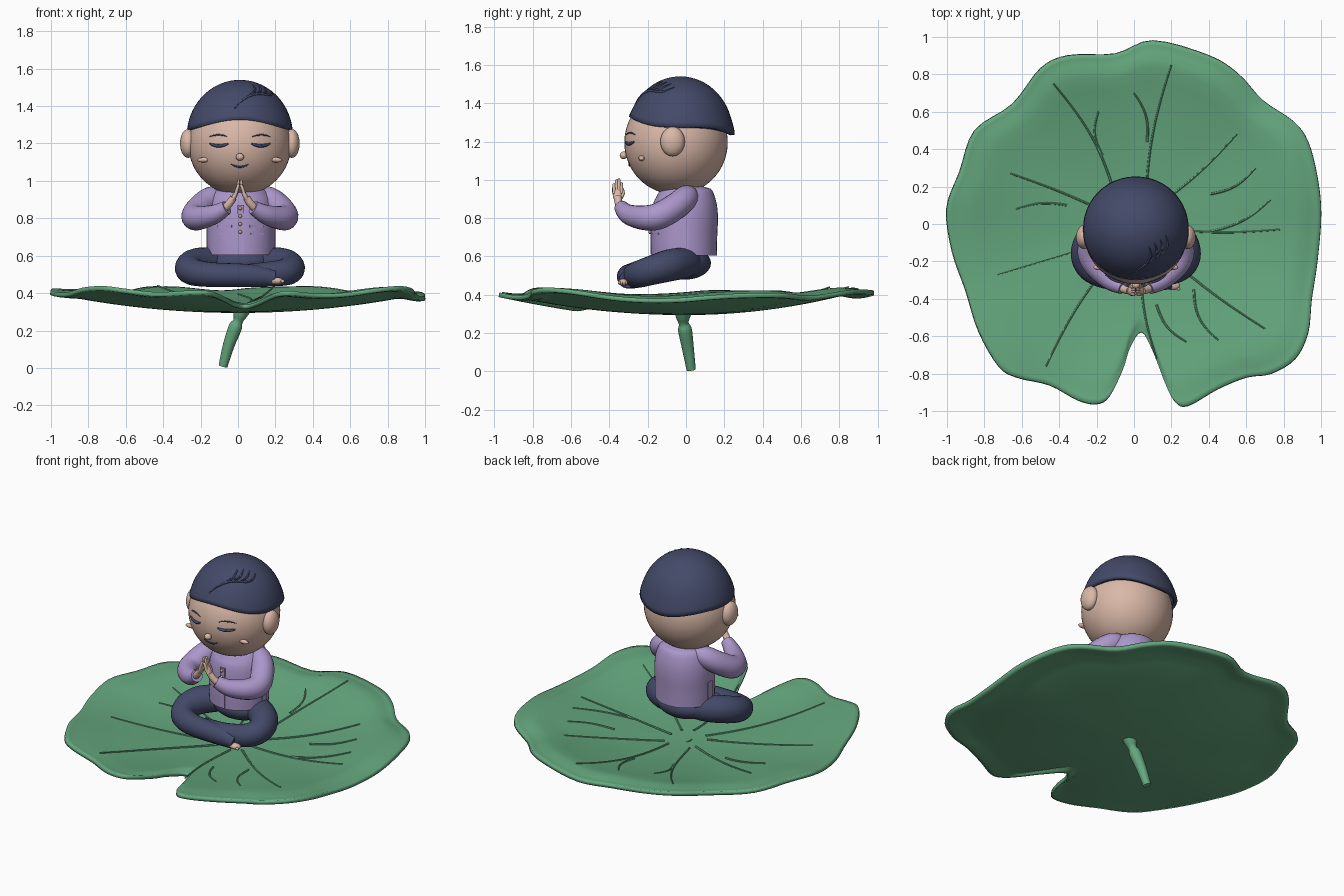
import bpy, bmesh
from math import sin, cos, pi, atan2, hypot, sqrt, radians
from mathutils import Vector, Matrix

if "Cube" in bpy.data.objects:
    bpy.data.objects.remove(bpy.data.objects["Cube"])


def material(name, r, g, b):
    m = bpy.data.materials.new(name)
    m.use_nodes = True
    m.diffuse_color = (r, g, b, 1)
    m.node_tree.nodes["Principled BSDF"].inputs["Base Color"].default_value = (r, g, b, 1)
    return m


GREEN = material("leaf green", .13, .39, .21)
NAVY = material("navy", .057, .068, .14)
LILAC = material("lilac", .41, .31, .60)
SKIN = material("skin", .70, .48, .39)
TAN = material("button tan", .55, .36, .20)
CX = 0.01  # the figure sits slightly off centre


def finish(name, bm, mat, angle=45):
    bmesh.ops.recalc_face_normals(bm, faces=bm.faces)
    me = bpy.data.meshes.new(name)
    bm.to_mesh(me)
    bm.free()
    ob = bpy.data.objects.new(name, me)
    me.materials.append(mat)
    bpy.context.collection.objects.link(ob)
    bpy.ops.object.select_all(action='DESELECT')
    ob.select_set(True)
    bpy.context.view_layer.objects.active = ob
    bpy.ops.object.shade_smooth_by_angle(angle=radians(angle))
    return ob


def smooth_path(pts, steps, closed=False):
    """Catmull-Rom through points of any dimension."""
    n, out = len(pts), []
    get = (lambda i: pts[i % n]) if closed else (lambda i: pts[max(0, min(n - 1, i))])
    for i in range(n if closed else n - 1):
        for k in range(steps):
            t = k / steps
            out.append([.5 * (2 * b + (c - a) * t + (2 * a - 5 * b + 4 * c - d) * t * t
                              + (3 * b - a - 3 * c + d) * t ** 3)
                        for a, b, c, d in zip(get(i - 1), get(i), get(i + 1), get(i + 2))])
    if not closed:
        out.append(list(pts[-1]))
    return out


def skin_rings(bm, rings):
    for a, b in zip(rings, rings[1:]):
        for j in range(len(a)):
            k = (j + 1) % len(a)
            bm.faces.new((a[j], a[k], b[k], b[j]))


def tube(name, pts, mat, sides=20, steps=6, squash=1):
    """Round tube; each point is x, y, z, radius."""
    path = smooth_path(pts, steps)
    bm, rings, n = bmesh.new(), [], Vector((.31, .2, .93))
    for i, (x, y, z, r) in enumerate(path):
        t = (Vector(path[min(i + 1, len(path) - 1)][:3]) - Vector(path[max(i - 1, 0)][:3])).normalized()
        n = (n - t * n.dot(t)).normalized()
        b = t.cross(n)
        ring = []
        for j in range(sides):
            a = 2 * pi * j / sides
            o = (n * cos(a) + b * sin(a)) * max(r, .001)
            ring.append(bm.verts.new((x + o.x, y + o.y * squash, z + o.z)))
        rings.append(ring)
    skin_rings(bm, rings)
    bm.faces.new(rings[0])
    bm.faces.new(rings[-1])
    return finish(name, bm, mat)


def ball(name, at, size, mat, segs=24, rot=0):
    bm = bmesh.new()
    bmesh.ops.create_uvsphere(bm, u_segments=segs, v_segments=segs * 2 // 3, radius=1)
    bm.transform(Matrix.Translation(at) @ Matrix.Rotation(rot, 4, 'Y') @ Matrix.Diagonal((*size, 1)))
    return finish(name, bm, mat, 180)


def ease(a, b, v):
    t = max(0, min(1, (v - a) / (b - a)))
    return t * t * (3 - 2 * t)


# Lily leaf: notched wavy outline, shallow bowl, rim drooping most at the back and left
def leaf_z(x, y, f=0):
    r, a = hypot(x, y), atan2(y, x)
    droop = .028 + .016 * y + .014 * x
    return .318 + .11 * r * r + .05 * r * max(0, y) + .008 * r * r * sin(7 * a) - droop * ease(.86, 1, f)


outline = [(.04, -.58), (.1, -.68), (.17, -.86), (.22, -.95), (.29, -.97), (.45, -.88), (.6, -.82), (.73, -.8),
           (.86, -.72), (.93, -.58), (.95, -.4), (.98, -.2), (1, .05), (.98, .25), (.93, .44), (.85, .55),
           (.69, .66), (.56, .8), (.4, .9), (.1, .98), (-.1, .91), (-.35, .9), (-.5, .83), (-.65, .64),
           (-.85, .5), (-.93, .28), (-1, .08), (-.97, -.15), (-.9, -.35), (-.83, -.57), (-.72, -.76),
           (-.62, -.82), (-.45, -.86), (-.3, -.94), (-.2, -.96), (-.13, -.92), (-.06, -.78), (-.02, -.66)]
rim = smooth_path(outline, 4, True)
bm = bmesh.new()
rings = [[bm.verts.new((x * f, y * f, leaf_z(x * f, y * f, f))) for x, y in rim]
         for f in [k / 14 for k in range(1, 13)] + [.9, .94, .975, 1]]
skin_rings(bm, rings)
bm.faces.new(rings[0])
leaf = finish("lily_leaf", bm, GREEN, 60)
mod = leaf.modifiers.new("thickness", 'SOLIDIFY')
mod.thickness, mod.offset = .024, -1

# Leaf veins: outer end, inner end, sideways bow
veins = [(-.43, .75, -.08, .08, .05), (.2, .85, .06, .1, -.03), (.55, .48, .1, .08, .02), (.78, -.03, .12, -.02, .02),
         (.7, -.56, .1, -.1, .02), (.12, -.72, .04, -.14, .03), (-.47, -.76, -.06, -.12, .03),
         (-.73, -.27, -.1, -.08, 0), (-.66, .27, -.1, .04, .01), (-.19, .6, -.17, .37, -.03),
         (0, .7, .07, .44, .03), (.65, .3, .41, .16, .03), (.73, .13, .41, -.04, .03), (-.63, .08, -.36, .1, .02),
         (.45, -.62, .32, -.35, .04), (.28, -.63, .12, -.43, .03)]
for x0, y0, x1, y1, bow in veins:
    pts = []
    for k in range(9):
        t = k / 8
        s = sin(pi * t) * bow / hypot(x1 - x0, y1 - y0)
        x, y = x0 + (x1 - x0) * t - (y1 - y0) * s, y0 + (y1 - y0) * t + (x1 - x0) * s
        pts.append((x, y, leaf_z(x, y) + .002, .004 + .003 * t))
    tube("leaf_vein", pts, GREEN, 6, 2)

# Stem
tube("stem", [(.02, -.015, .31, .046), (.01, -.015, .28, .036), (0, -.012, .25, .026), (-.015, -.005, .215, .036),
              (-.05, .01, .12, .031), (-.08, .027, .009, .024)], GREEN)

# Shirt body, with front strip, buttons and pockets
tube("shirt_body", [(.015, -.01, .605, .18), (.015, -.01, .7, .182), (.015, -.006, .82, .182), (.015, -.006, .9, .167),
                    (.015, -.01, .95, .135), (.015, -.01, .98, .07)], LILAC, 40, 5, .95)


def plate(name, at, size, mat, turn=0):
    bm = bmesh.new()
    bmesh.ops.create_cube(bm, size=1)
    bm.transform(Matrix.Translation(at) @ Matrix.Rotation(turn, 4, 'Z') @ Matrix.Diagonal((*size, 1)))
    return finish(name, bm, mat)


plate("shirt_front_strip", (.015, -.181, .74), (.035, .009, .26), LILAC)
for k in range(4):
    ball("shirt_button", (.012, -.188, .727 + k * .042), (.01, .008, .01), TAN, 10)
for s in (1, -1):
    x = .015 + s * .085
    plate("pocket_hem", (x, -.158, .718), (.075, .008, .008), LILAC, s * .46)
    plate("pocket_flap", (x, -.159, .758), (.085, .009, .014), LILAC, s * .46)
    plate("shirt_side_slit", (.015 + s * .181, -.01, .68), (.007, .045, .14), LILAC)

# Arms and joined hands
for s in (1, -1):
    def m(x, y, z, r):
        return (CX + s * x, y, z, r)
    tube("sleeve", [m(.09, .02, .93, .04), m(.148, 0, .908, .064), m(.205, -.05, .865, .069), m(.243, -.14, .812, .07),
                    m(.218, -.22, .802, .064), m(.14, -.3, .82, .052), m(.07, -.34, .858, .037)], LILAC)
    tube("wrist", [m(.09, -.335, .845, .022), m(.06, -.35, .875, .021), m(.035, -.357, .91, .02)], SKIN, 12)
    ball("palm", (CX + s * .028, -.357, .92), (.013, .024, .042), SKIN, 16, -s * .45)
    for k in range(4):
        y, top = -.376 + k * .013, (.985, 1.005, 1.01, .99)[k]
        tube("finger", [m(.025, y, .925, .009), m(.012, y, .965, .009), m(.007, y, top - .008, .007),
                        m(.006, y, top, .001)], SKIN, 8, 3)
    tube("thumb", [m(.035, -.345, .9, .011), m(.022, -.328, .93, .009), m(.01, -.328, .955, .003)], SKIN, 8, 3)

# Trousers: hips and crossed legs
ball("trouser_hips", (.015, 0, .565), (.175, .13, .085), NAVY, 32)
thigh = [(.07, .03, .57, .065), (.15, -.01, .565, .08), (.235, -.08, .555, .084), (.27, -.16, .533, .078)]
shin_front = [(.24, -.24, .51, .071), (.14, -.285, .498, .066), (0, -.298, .495, .063), (-.1, -.3, .49, .058),
              (-.19, -.305, .478, .044)]
shin_back = [(.24, -.23, .512, .072), (.15, -.265, .502, .066), (.04, -.27, .5, .056), (-.08, -.25, .5, .045)]
for name, s, shin in (("right_trouser_leg", -1, shin_front), ("left_trouser_leg", 1, shin_back)):
    tube(name, [(CX + s * x, y, z, r) for x, y, z, r in thigh + shin], NAVY)
ball("right_foot", (.207, -.328, .465), (.038, .026, .019), SKIN, 20)
for k in range(4):
    ball("toe", (.238 - k * .003, -.348 + k * .012, .463), (.011, .008, .01), SKIN, 8)

# Head with ears, nose and cheeks
HC, HR = Vector((CX, -.052, 1.195)), Vector((.275, .27, .272))


def face_y(x, z):
    q = 1 - ((x - HC.x) / HR.x) ** 2 - ((z - HC.z) / HR.z) ** 2
    return HC.y - HR.y * sqrt(max(q, 0))


ball("head", HC, HR, SKIN, 48)
ball("nose", (CX, -.326, 1.128), (.022, .02, .02), SKIN, 16)
for s in (1, -1):
    ball("ear", (CX + s * .277, -.07, 1.2), (.043, .064, .077), SKIN)
    x = CX + s * .19
    ball("cheek", (x, face_y(x, 1.113) - .002, 1.113), (.037, .016, .014), SKIN, 16, s * .08)


# Closed eyes, brows and mouth as arcs on the face
def face_arc(name, cx, cz, half, sag, thick):
    pts = []
    for k in range(9):
        u = k / 4 - 1
        x, z = cx + u * half, cz - sag * (1 - u * u)
        pts.append((x, face_y(x, z) - .001, z, thick * (1.1 - .7 * u * u)))
    tube(name, pts, NAVY, 8, 2)


for s in (1, -1):
    face_arc("closed_eye", CX + s * .112, 1.199, .05, .011, .009)
    face_arc("eyebrow", CX + s * .115, 1.236, .049, -.01, .004)
face_arc("mouth", CX, 1.09, .049, .015, .005)

# Hair cap: dome down to a hairline arched over the forehead, flicked out at the back
HAIR, RAD = Vector((CX, -.03, 1.24)), Vector((.284, .276, .3))


def hair_point(a, t):
    front, back = max(0, -sin(a)), max(0, sin(a))
    line = 1.275 + .057 * front ** 3 - .04 * back ** 4
    p = (pi / 2 - (line - HAIR.z) / RAD.z) * t
    grow = 1 + ease(.8, 1, t) * (.03 * back + .02 * front)
    return Vector((HAIR.x + RAD.x * sin(p) * cos(a) * grow, HAIR.y + RAD.y * sin(p) * sin(a) * grow,
                   HAIR.z + RAD.z * cos(p)))


bm = bmesh.new()
rings = [[bm.verts.new(hair_point(2 * pi * j / 48, k / 16)) for j in range(48)] for k in range(1, 17)]
skin_rings(bm, rings)
bm.faces.new(rings[0])
hair = finish("hair_cap", bm, NAVY)
mod = hair.modifiers.new("thickness", 'SOLIDIFY')
mod.thickness, mod.offset = .025, -1

# Combed strands sweeping over the front left
for k in range(4):
    pts = []
    for i in range(9):
        t = i / 8
        x = .17 - .03 * k - .1 * t + .05 * sin(pi * t)
        y = -.06 - .02 * k - .15 * t
        q = 1 - ((x - HAIR.x) / RAD.x) ** 2 - ((y - HAIR.y) / RAD.y) ** 2
        pts.append((x, y, HAIR.z + RAD.z * sqrt(max(q, 0)), .002 + .005 * sin(pi * t)))
    tube("hair_strand", pts, NAVY, 8, 3)
